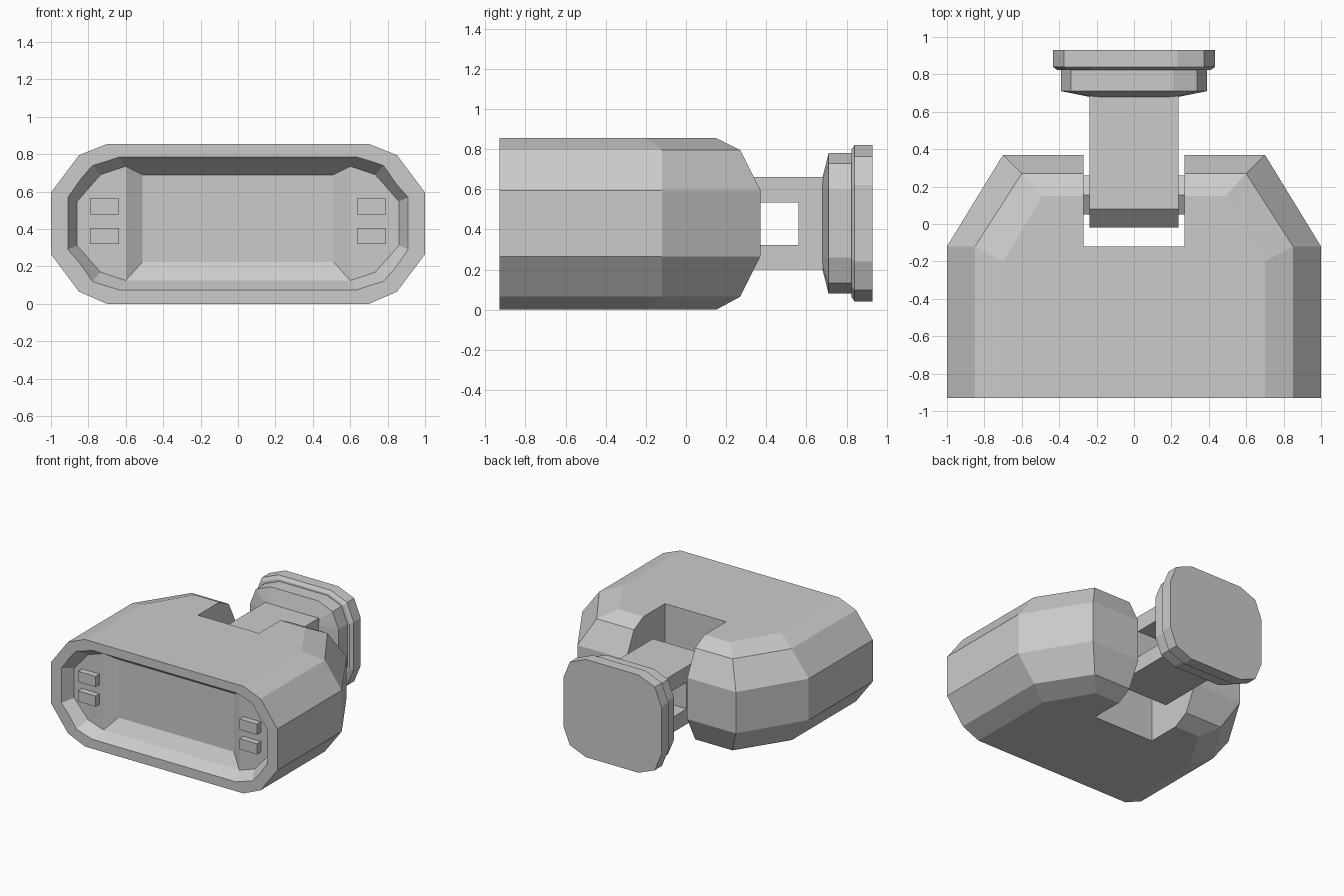
import bpy, bmesh, math

cube = bpy.data.objects.get("Cube")
if cube:
    bpy.data.objects.remove(cube, do_unlink=True)

grey = bpy.data.materials.new("plain_grey")
grey.use_nodes = True
grey.diffuse_color = (0.6, 0.6, 0.6, 1)
grey.node_tree.nodes["Principled BSDF"].inputs["Base Color"].default_value = (0.6, 0.6, 0.6, 1)


def loft(name, rings):
    """Closed solid through a list of equal-length point rings."""
    bm = bmesh.new()
    loops = [[bm.verts.new(p) for p in ring] for ring in rings]
    n = len(loops[0])
    for a, b in zip(loops, loops[1:]):
        for i in range(n):
            j = (i + 1) % n
            bm.faces.new((a[i], a[j], b[j], b[i]))
    bm.faces.new(loops[0][::-1])
    bm.faces.new(loops[-1])
    bmesh.ops.recalc_face_normals(bm, faces=bm.faces)
    mesh = bpy.data.meshes.new(name)
    bm.to_mesh(mesh)
    bm.free()
    mesh.materials.append(grey)
    obj = bpy.data.objects.new(name, mesh)
    bpy.context.collection.objects.link(obj)
    return obj


def box(name, x0, x1, y0, y1, z0, z1):
    return loft(name, [[(x0, y0, z), (x1, y0, z), (x1, y1, z), (x0, y1, z)] for z in (z0, z1)])


def cut(obj, cutter):
    """Subtract the cutter, then discard it."""
    cutter.hide_render = True
    mod = obj.modifiers.new("cut", "BOOLEAN")
    mod.operation = "DIFFERENCE"
    mod.solver = "EXACT"
    mod.object = cutter
    bpy.context.view_layer.objects.active = obj
    bpy.ops.object.modifier_apply(modifier=mod.name)
    bpy.data.objects.remove(cutter, do_unlink=True)


def mirrored(half):
    """Complete a half outline with its mirror image in x."""
    return half + [(-p[0],) + tuple(p[1:]) for p in reversed(half)]


def upright(y, corner, zc):
    """Ring in a vertical plane from one quarter outline of (x, height)."""
    half = [(x, y, zc - h) for x, h in reversed(corner)]
    half += [(x, y, zc + h) for x, h in corner]
    return mirrored(half)


# Body: stacked outlines, narrowing at the top and bottom
ZC = 0.43
wide = [(1, -0.12), (0.7, 0.37)]
middle = [(0.85, -0.12), (0.6, 0.27)]
narrow = [(0.7, -0.2), (0.49, 0.15)]
layers = [(0, narrow), (0.065, middle), (0.265, wide),
          (0.595, wide), (0.795, middle), (0.855, narrow)]
body = loft("body", [mirrored([(o[0][0], -0.93, z)] + [(x, y, z) for x, y in o])
                     for z, o in layers])

# Front recess with a bevelled rim
rim = [(0.96, 0.16), (0.82, 0.36), (0.67, 0.405)]
floor = [(0.86, 0.118), (0.735, 0.26), (0.6, 0.305)]
cut(body, loft("recess_cutter", [upright(-1.02, rim, ZC), upright(-0.84, floor, ZC)]))

# Deeper centre pocket
pocket = [(-0.9, 0.6, 0.125, 0.735), (-0.84, 0.6, 0.125, 0.735), (-0.78, 0.51, 0.225, 0.69)]
cut(body, loft("pocket_cutter", [mirrored([(x, y, lo), (x, y, hi)]) for y, x, lo, hi in pocket]))

# Rear notch for the arm
cut(body, box("notch_cutter", -0.27, 0.27, -0.12, 0.6, -0.2, 1.1))

# Contact blocks on the side shelves
for side, sign in (("left", 1), ("right", -1)):
    for level, z in (("lower", 0.32), ("upper", 0.477)):
        a, b = sorted((sign * 0.635, sign * 0.79))
        box(f"{level}_{side}_contact", a, b, -0.89, -0.83, z, z + 0.085)

# Arm with a window through it
profile = [(-0.02, 0.3), (0.08, 0.2), (0.7, 0.2), (0.7, 0.66), (0.08, 0.66), (-0.02, 0.56)]
arm = loft("arm", [[(x, y, z) for y, z in profile] for x in (-0.237, 0.237)])
cut(arm, box("window_cutter", -0.5, 0.5, 0.33, 0.56, 0.322, 0.535))

# Hinge pin
angles = [math.radians(90 + 60 * i) for i in range(6)]
loft("hinge_pin", [[(x, 0.155 + 0.12 * math.cos(a), ZC + 0.12 * math.sin(a)) for a in angles]
                   for x in (-0.3, 0.3)])


def pad_ring(y, w, h, c):
    m = c * 0.29
    return upright(y, [(w, h - c), (w - m, h - m), (w - c, h)], ZC)


# Mounting collar and end plate
loft("mount_collar", [pad_ring(0.68, 0.24, 0.23, 0.05), pad_ring(0.71, 0.39, 0.35, 0.18),
                      pad_ring(0.83, 0.39, 0.35, 0.18)])
loft("end_plate", [pad_ring(0.823, 0.41, 0.365, 0.19), pad_ring(0.84, 0.433, 0.39, 0.2),
                   pad_ring(0.93, 0.433, 0.39, 0.2)])
